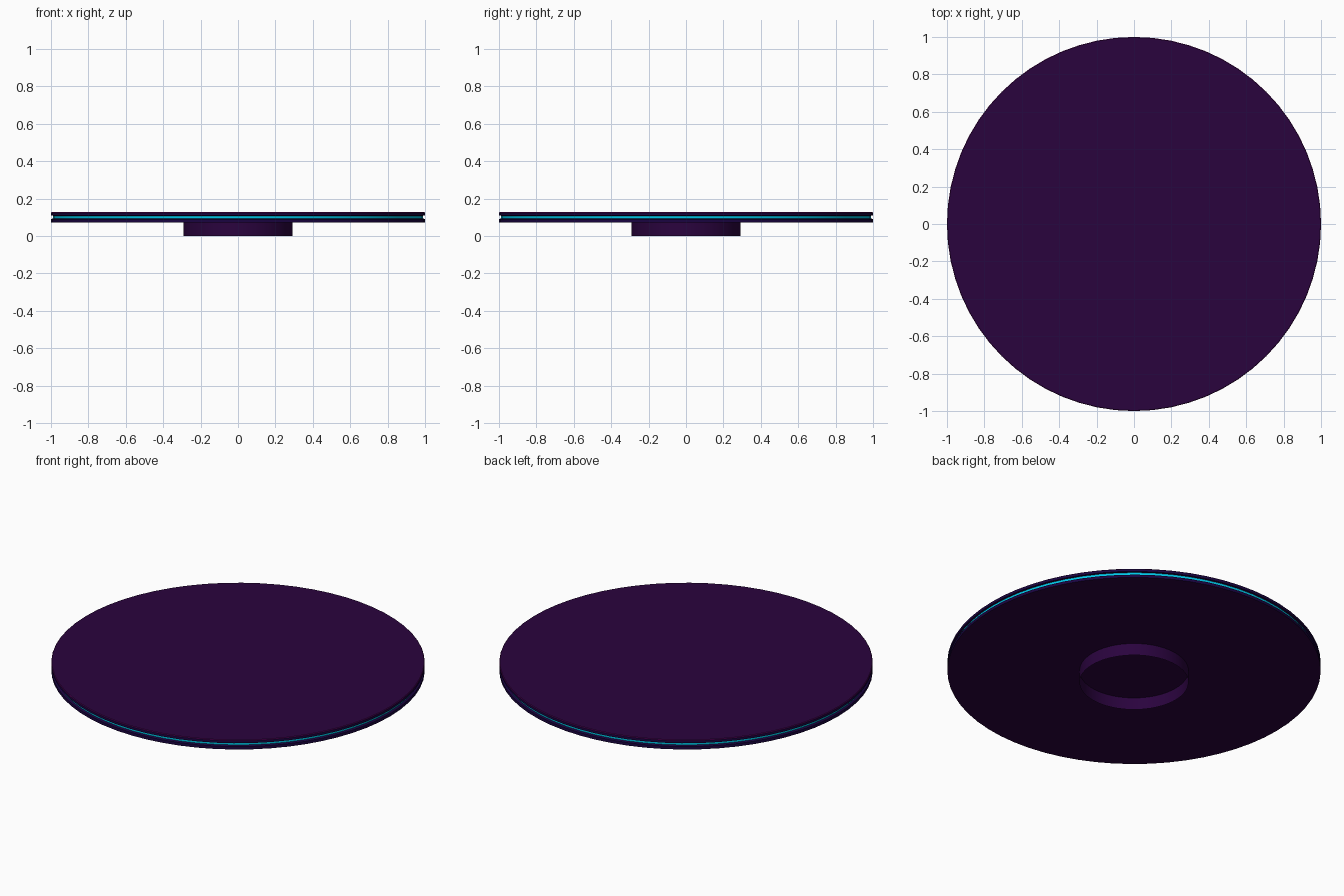
import bpy, bmesh, math

if "Cube" in bpy.data.objects:
    bpy.data.objects.remove(bpy.data.objects["Cube"])

SEGMENTS = 64


def material(name, rgb):
    m = bpy.data.materials.new(name)
    m.diffuse_color = (*rgb, 1.0)
    m.use_nodes = True
    m.node_tree.nodes["Principled BSDF"].inputs["Base Color"].default_value = m.diffuse_color
    return m


purple = material("deep purple", (0.023, 0.001, 0.048))
navy = material("midnight navy", (0.010, 0.001, 0.052))
cyan = material("glow cyan", (0.0, 0.60, 0.85))
magenta = material("edge magenta", (0.10, 0.0, 0.11))


def lathe(name, profile, bands, cap_bottom=None, cap_top=None):
    """Revolve a (radius, z) profile; bands gives a material per profile step."""
    mats = list(dict.fromkeys(bands + [m for m in (cap_bottom, cap_top) if m]))
    bm = bmesh.new()
    rings = []
    for r, z in profile:
        rings.append([bm.verts.new((r * math.cos(2 * math.pi * i / SEGMENTS),
                                    r * math.sin(2 * math.pi * i / SEGMENTS), z))
                      for i in range(SEGMENTS)])
    for lower, upper, mat in zip(rings, rings[1:], bands):
        for i in range(SEGMENTS):
            j = (i + 1) % SEGMENTS
            f = bm.faces.new((lower[i], lower[j], upper[j], upper[i]))
            f.material_index = mats.index(mat)
    if cap_bottom:
        bm.faces.new(rings[0][::-1]).material_index = mats.index(cap_bottom)
    if cap_top:
        bm.faces.new(rings[-1]).material_index = mats.index(cap_top)
    mesh = bpy.data.meshes.new(name)
    bm.to_mesh(mesh)
    bm.free()
    for m in mats:
        mesh.materials.append(m)
    ob = bpy.data.objects.new(name, mesh)
    bpy.context.collection.objects.link(ob)
    bpy.ops.object.select_all(action='DESELECT')
    ob.select_set(True)
    bpy.context.view_layer.objects.active = ob
    bpy.ops.object.shade_smooth_by_angle(angle=math.radians(15))
    return ob


# Round platform with a glowing groove around its rim
lathe("platform",
      [(1.0, 0.072), (1.0, 0.089), (0.989, 0.094), (0.989, 0.108),
       (1.0, 0.109), (1.0, 0.124), (0.997, 0.127)],
      [navy, navy, cyan, navy, navy, magenta],
      cap_bottom=purple, cap_top=purple)

# Open, thin-walled foot under the centre
lathe("foot_ring", [(0.292, 0.0), (0.292, 0.072)], [purple])
